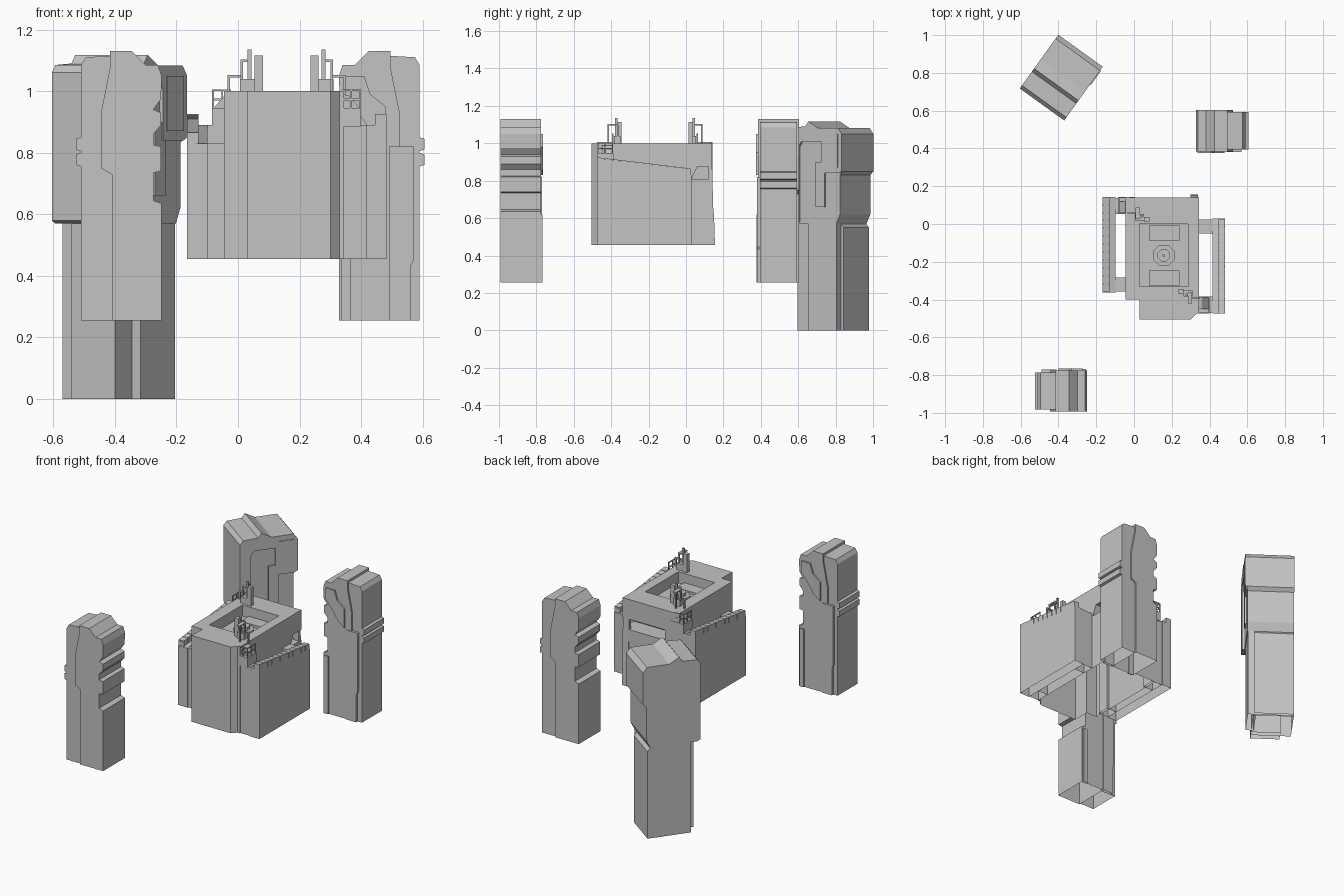
import bpy, bmesh, math
from mathutils import Matrix, Vector

cube = bpy.data.objects.get("Cube")
if cube:
    bpy.data.objects.remove(cube, do_unlink=True)

GREY = (0.55, 0.55, 0.55, 1)
mat = bpy.data.materials.new("concrete grey")
mat.use_nodes = True
mat.diffuse_color = GREY
mat.node_tree.nodes["Principled BSDF"].inputs["Base Color"].default_value = GREY


def prism(name, pts, lo, hi, axis):
    """Extrude a closed outline along one axis."""
    place = {"x": lambda a, b, t: (t, a, b),
             "y": lambda a, b, t: (a, t, b),
             "z": lambda a, b, t: (a, b, t)}[axis]
    bm = bmesh.new()
    face = bm.faces.new([bm.verts.new(place(a, b, lo)) for a, b in pts])
    out = bmesh.ops.extrude_face_region(bm, geom=[face])
    step = Vector(place(0, 0, hi - lo))
    bmesh.ops.translate(bm, vec=step, verts=[g for g in out["geom"] if isinstance(g, bmesh.types.BMVert)])
    bmesh.ops.recalc_face_normals(bm, faces=bm.faces)
    mesh = bpy.data.meshes.new(name)
    bm.to_mesh(mesh)
    bm.free()
    mesh.materials.append(mat)
    ob = bpy.data.objects.new(name, mesh)
    bpy.context.collection.objects.link(ob)
    return ob


def box(name, x, y, z):
    return prism(name, [(x[0], y[0]), (x[1], y[0]), (x[1], y[1]), (x[0], y[1])], z[0], z[1], "z")


def carve(ob, cutter):
    """Subtract the cutter from a part and discard it."""
    cutter.hide_render = True
    mod = ob.modifiers.new("carve", "BOOLEAN")
    mod.operation = "DIFFERENCE"
    mod.solver = "EXACT"
    mod.object = cutter
    bpy.context.view_layer.objects.active = ob
    bpy.ops.object.modifier_apply(modifier=mod.name)
    bpy.data.objects.remove(cutter, do_unlink=True)


def open_bottom(obs, level):
    """Leave the parts hollow where they end at the given height."""
    for ob in obs:
        bm = bmesh.new()
        bm.from_mesh(ob.data)
        low = [f for f in bm.faces if all(abs(v.co.z - level) < .001 for v in f.verts)]
        bmesh.ops.delete(bm, geom=low, context="FACES")
        bm.to_mesh(ob.data)
        bm.free()


def half_turn(obs, cx, cy, prefix):
    """Repeat parts turned by 180 degrees about a vertical line."""
    turn = Matrix.Translation((2 * cx, 2 * cy, 0)) @ Matrix.Rotation(math.pi, 4, "Z")
    for ob in obs:
        dup = ob.copy()
        dup.name = prefix + ob.name
        dup.data = ob.data.copy()
        dup.matrix_world = turn @ ob.matrix_basis
        bpy.context.collection.objects.link(dup)


# Slim tower: ridged block, plain slab with bands, relief on the inner face
tower = [
    prism("tower_ridged_block", [
        (-.41, .255), (-.248, .255), (-.248, .635), (-.275, .645), (-.275, .735), (-.25, .74),
        (-.25, .82), (-.275, .825), (-.275, .86), (-.25, .89), (-.25, .93), (-.275, .94),
        (-.25, .975), (-.248, 1.05), (-.26, 1.085), (-.30, 1.085), (-.345, 1.13), (-.415, 1.13),
        (-.415, 1.08), (-.445, .93), (-.445, .75), (-.41, .73)], -.993, -.775, "y"),
    prism("tower_slab", [
        (-.51, .255), (-.41, .255), (-.41, 1.115), (-.495, 1.11), (-.51, 1.085), (-.51, .85),
        (-.525, .845), (-.525, .81), (-.51, .805), (-.51, .8), (-.525, .795), (-.525, .76),
        (-.51, .755)], -.983, -.785, "y"),
    prism("tower_relief_panel", [
        (-.48, .255), (-.41, .255), (-.41, .82), (-.49, .82), (-.49, .45), (-.48, .43)],
        -.79, -.77, "y"),
    prism("tower_relief_brace", [
        (-.40, .83), (-.36, .86), (-.31, .93), (-.27, .98), (-.27, 1.05), (-.33, 1.05),
        (-.35, .99), (-.40, .95)], -.78, -.765, "y"),
    box("tower_relief_strip", (-.285, -.255), (-.78, -.767), (.255, .62)),
]
open_bottom(tower, .255)
half_turn(tower, .04, -.195, "far_")

# Broad tower, turned on its plot: stepped foot under a wider head
broad = [
    prism("broad_tower_head", [
        (-.175, .58), (-.155, .57), (.13, .57), (.155, .62), (.155, .83), (.175, .85),
        (.175, 1.05), (.15, 1.083), (.015, 1.083), (-.045, 1.117), (-.065, 1.09),
        (-.155, 1.085), (-.175, 1.06)], -.132, .145, "y"),
    box("broad_tower_base", (-.115, .13), (-.093, .145), (0, .575)),
    box("broad_tower_foot", (-.155, -.08), (-.093, .08), (0, .575)),
    prism("broad_tower_end_slab", [(.12, 0), (.147, 0), (.147, .55), (.12, .58)], -.09, .143, "y"),
    box("broad_tower_pier", (-.06, .13), (-.128, -.08), (0, .575)),
    prism("broad_tower_frame", [
        (-.175, .58), (-.11, .58), (-.11, .98), (-.09, 1.01), (.04, 1.01), (.04, .84), (.155, .84),
        (.175, .85), (.175, 1.05), (.15, 1.083), (.015, 1.083), (-.045, 1.117), (-.065, 1.09),
        (-.155, 1.085), (-.175, 1.06)], -.145, -.13, "y"),
    box("broad_tower_hatch", (.06, .15), (-.15, -.14), (.87, 1.05)),
    box("broad_tower_side_panel", (.0, .06), (-.142, -.13), (.66, .9)),
]
open_bottom(broad, 0)
for ob in broad:
    ob.matrix_world = Matrix.Translation((-.385, .775, 0)) @ Matrix.Rotation(math.radians(54.3), 4, "Z")

# Central block with a sunken roof court and a slot under the back eave
core = prism("central_block", [
    (-.045, -.40), (.03, -.40), (.03, -.505), (.30, -.505), (.33, -.475), (.345, -.475),
    (.345, .14), (-.045, .14)], .455, 1.0, "z")
carve(core, box("court_cutter", (.03, .285), (-.33, 0), (.93, 1.1)))
carve(core, prism("eave_cutter", [(.03, .81), (.2, .81), (.2, .875), (.06, .875)], .05, .4, "x"))
open_bottom([core], .455)

# Court fittings: two decks, an octagonal plinth and a short mast
CX, CY = .158, -.166
for name, y in (("court_deck_front", -.285), ("court_deck_back", -.047)):
    box(name, (.08, .24), (y - .04, y + .04), (.929, .945))
ring = [(math.cos(math.pi * (k + .5) / 4), math.sin(math.pi * (k + .5) / 4)) for k in range(8)]
for name, r, top in (("court_plinth", .06, .95), ("court_drum", .035, .97), ("court_mast", .008, 1.0)):
    prism(name, [(CX + r * c, CY + r * s) for c, s in ring], .929, top, "z")

# Side wing with its sloping parapet, joined to the block at both ends
wing = [
    prism("wing_wall", [(-.475, .455), (.03, .455), (.03, .83), (-.475, .89)], .415, .482, "x"),
    box("wing_front_link", (.345, .415), (-.47, -.385), (.455, .89)),
    box("wing_back_link", (.345, .415), (-.05, .025), (.455, .83)),
    box("wing_platform", (.31, .40), (-.475, -.385), (.885, .945)),
    prism("wing_buttress", [(.34, .90), (.40, .90), (.40, .94), (.36, .985), (.34, .99)], -.45, -.39, "y"),
    prism("parapet_kerb", [(-.472, .88), (.027, .82), (.027, .859), (-.472, .918)], .45, .478, "x"),
]
CELLS = 12
for k in range(CELLS):
    a = -.475 + .503 * k / CELLS
    b = a + .503 / CELLS - .003
    za, zb = [.89 - .06 * (y + .475) / .505 for y in (a, b)]
    wing.append(prism("parapet_cell", [(a, za - .005), (b, zb - .005), (b, zb + .035), (a, za + .035)],
                      .445, .482, "x"))

# Platform railing
T = .006
for x in (.345, .37, .40):
    wing.append(box("rail_post", (x - T, x), (-.475, -.475 + T), (.94, 1.005)))
for y in (-.43, -.39):
    wing.append(box("rail_post", (.40 - T, .40), (y - T, y), (.94, 1.005)))
for z in (.97, 1.0):
    wing.append(box("front_rail", (.34, .40), (-.475, -.475 + T), (z, z + T)))
    wing.append(box("side_rail", (.40 - T, .40), (-.475, -.39), (z, z + T)))

# Roof aerials: a box mast, a thin mast and a ladder frame
wing += [
    box("aerial_box", (.235, .262), (-.37, -.345), (.99, 1.115)),
    box("aerial_mast", (.272, .285), (-.38, -.367), (.99, 1.135)),
    box("aerial_base", (.262, .31), (-.385, -.35), (.99, 1.04)),
    box("frame_post", (.30, .308), (-.42, -.412), (.99, 1.1)),
    box("frame_post", (.30, .308), (-.37, -.362), (.99, 1.1)),
    box("frame_top", (.285, .308), (-.42, -.362), (1.095, 1.103)),
    box("frame_arm", (.30, .35), (-.395, -.387), (1.045, 1.053)),
    box("frame_leg", (.342, .35), (-.395, -.387), (.98, 1.053)),
]
open_bottom(wing, .455)
half_turn(wing, CX, CY, "other_")

# Tapered rib holding up the back eave
rib = prism("back_rib", [(.12, .455), (.155, .455), (.15, .61), (.145, .66), (.14, .875), (.12, .875)],
            .30, .34, "x")
open_bottom([rib], .455)
